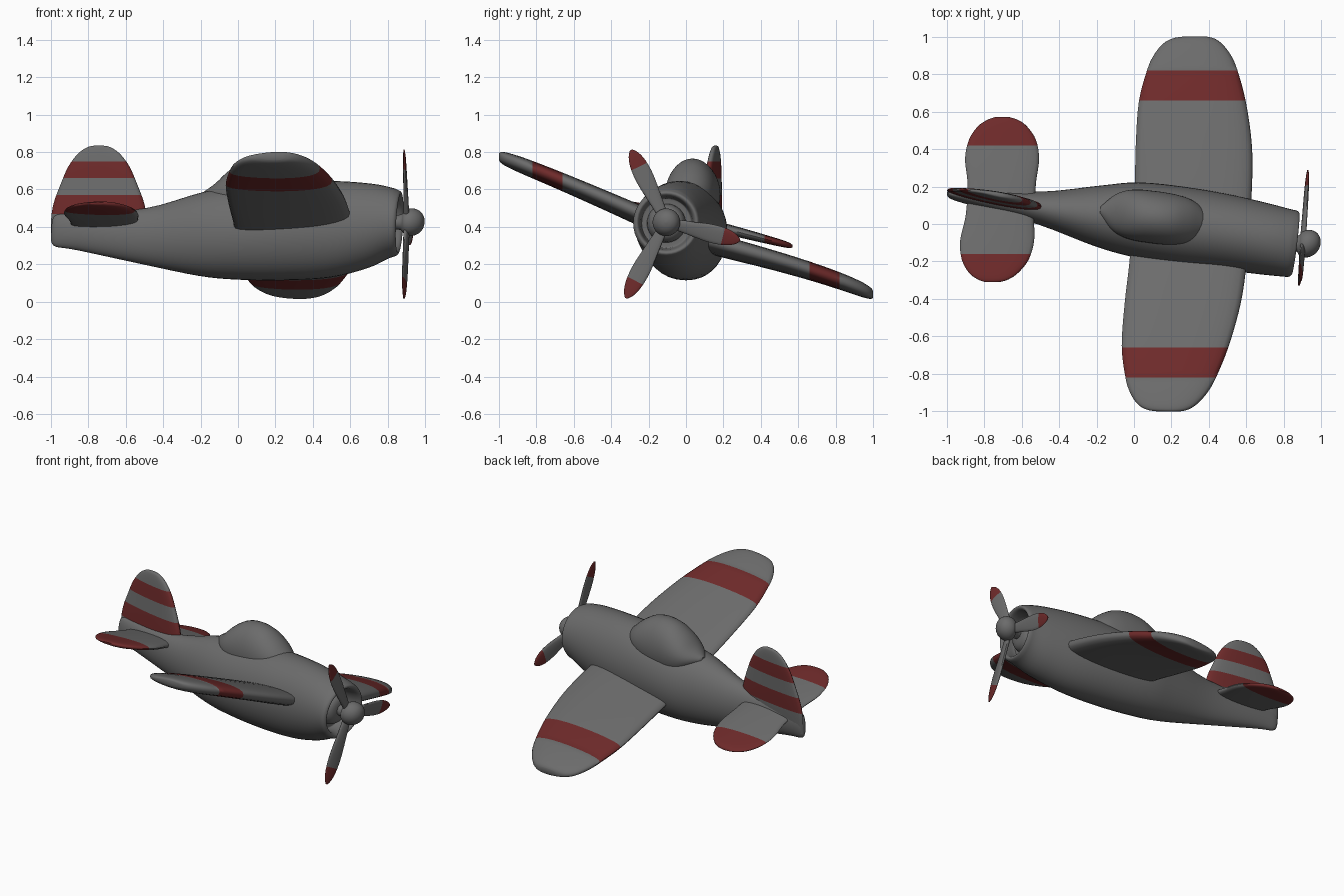
import bpy, bmesh, math
from mathutils import Vector

if "Cube" in bpy.data.objects:
    bpy.data.objects.remove(bpy.data.objects["Cube"], do_unlink=True)


def material(name, rgb):
    m = bpy.data.materials.new(name)
    m.use_nodes = True
    m.diffuse_color = (*rgb, 1)
    m.node_tree.nodes["Principled BSDF"].inputs["Base Color"].default_value = (*rgb, 1)
    return m


GREY = material("grey paint", (0.148, 0.148, 0.148))
RED = material("red paint", (0.155, 0.023, 0.023))


def finish(bm, name, angle=50):
    bmesh.ops.recalc_face_normals(bm, faces=bm.faces)
    me = bpy.data.meshes.new(name)
    bm.to_mesh(me)
    bm.free()
    me.materials.append(GREY)
    me.materials.append(RED)
    ob = bpy.data.objects.new(name, me)
    bpy.context.collection.objects.link(ob)
    bpy.ops.object.select_all(action="DESELECT")
    ob.select_set(True)
    bpy.context.view_layer.objects.active = ob
    bpy.ops.object.shade_smooth_by_angle(angle=math.radians(angle))
    return ob


def spline(keys, steps=4):
    """Smooth curve through rows of numbers."""
    rows = [Vector(k) for k in keys]
    out = []
    for i in range(len(rows) - 1):
        a, b, c, d = rows[max(i - 1, 0)], rows[i], rows[i + 1], rows[min(i + 2, len(rows) - 1)]
        for j in range(steps):
            t = j / steps
            out.append(b + (c - a) * (t / 2) + (a * 2 - b * 5 + c * 4 - d) * (t * t / 2)
                       + (b * 3 - a - c * 3 + d) * (t ** 3 / 2))
    return out + [rows[-1]]


def loft(bm, rings):
    loops = [[bm.verts.new(p) for p in ring] for ring in rings]
    n = len(loops[0])
    for a, b in zip(loops, loops[1:]):
        for i in range(n):
            bm.faces.new((a[i], a[(i + 1) % n], b[(i + 1) % n], b[i]))
    bm.faces.new(loops[0])
    bm.faces.new(loops[-1])


def panel(name, keys, place, stripes, sides=28):
    """Blunt aerofoil from rows of span, leading edge, trailing edge, thickness."""
    bm = bmesh.new()
    rings = []
    for s, lead, trail, thick in spline(keys):
        ring = []
        for i in range(sides):
            a = math.tau * i / sides
            t = thick / 2 * math.copysign(abs(math.sin(a)) ** 0.75, math.sin(a))
            ring.append(((lead + trail) / 2 + (lead - trail) / 2 * math.cos(a), s,
                         t * (1 + 0.2 * math.cos(a))))
        rings.append(ring)
    loft(bm, rings)
    for cut in [c for band in stripes for c in band]:
        bmesh.ops.bisect_plane(bm, geom=bm.verts[:] + bm.edges[:] + bm.faces[:],
                               plane_co=(0, cut, 0), plane_no=(0, 1, 0))
    for f in bm.faces:
        s = f.calc_center_median().y
        f.material_index = int(any(lo < s < hi for lo, hi in stripes))
    for v in bm.verts:
        v.co = place(*v.co)
    return finish(bm, name)


def body(name, keys, sides=40, steps=4, skew=(0.12, 0.05)):
    """Round body from rows of x, y, z, half width, half height."""
    bm = bmesh.new()
    rings = []
    for x, y, z, w, h in spline(keys, steps):
        ring = []
        for i in range(sides):
            a = math.tau * i / sides
            dy, dz = w * math.cos(a), h * math.sin(a)
            ring.append((x + skew[0] * dy + skew[1] * dz, y + dy, z + dz))
        rings.append(ring)
    loft(bm, rings)
    return finish(bm, name)


# Fuselage, running round the cowl lip into an open recess
CY, CZ = -0.105, 0.42
body("fuselage", [
    (-0.995, 0.165, 0.38, 0.012, 0.055), (-0.97, 0.16, 0.38, 0.028, 0.085),
    (-0.85, 0.14, 0.375, 0.045, 0.1), (-0.5, 0.085, 0.35, 0.088, 0.15),
    (-0.2, 0.045, 0.362, 0.16, 0.223), (0, 0.025, 0.367, 0.197, 0.248),
    (0.25, -0.01, 0.378, 0.208, 0.263), (0.5, -0.045, 0.387, 0.2, 0.258),
    (0.7, -0.08, 0.405, 0.189, 0.226), (0.81, -0.1, 0.42, 0.18, 0.19)]
    + [(x, CY, CZ, r, r) for x, r in (
        (0.845, 0.177), (0.86, 0.168), (0.862, 0.157), (0.85, 0.147),
        (0.82, 0.141), (0.775, 0.135), (0.765, 0.12), (0.765, 0.04))])

# Engine core, shaft and spinner
body("engine_core", [(x, CY, CZ, r, r) for x, r in (
    (0.75, 0.105), (0.79, 0.1), (0.82, 0.085), (0.835, 0.06), (0.84, 0.03))], steps=2)
body("spinner", [(x, y, 0.425, r, r) for x, y, r in (
    (0.8, -0.1, 0.035), (0.87, -0.104, 0.042), (0.89, -0.105, 0.064), (0.92, -0.105, 0.074),
    (0.95, -0.105, 0.069), (0.975, -0.105, 0.053), (0.99, -0.105, 0.03),
    (0.996, -0.105, 0.005))], sides=24)

# Canopy with flared ends
body("canopy", [(x, 0.05 - 0.13 * x, 0.575, w, h) for x, w, h in (
    (-0.18, 0.02, 0.015), (-0.12, 0.085, 0.06), (-0.06, 0.12, 0.12), (0.01, 0.135, 0.168),
    (0.08, 0.138, 0.188), (0.15, 0.138, 0.188), (0.22, 0.133, 0.168), (0.29, 0.118, 0.125),
    (0.35, 0.085, 0.075), (0.4, 0.03, 0.03))])

# Wings, banked with the right side high
WING = [(0, 0.616, -0.01, 0.11), (0.2, 0.616, -0.01, 0.11), (0.42, 0.6, -0.02, 0.103),
        (0.65, 0.552, -0.02, 0.096), (0.82, 0.495, 0.012, 0.09), (0.9, 0.455, 0.042, 0.084),
        (0.96, 0.405, 0.085, 0.073), (0.99, 0.36, 0.135, 0.056), (1, 0.32, 0.19, 0.035)]


def wing_place(side):
    def place(x, s, t):
        z = 0.34 - 0.255 * s - 0.045 * s ** 4 if side > 0 else 0.345 + 0.45 * s - 0.02 * s ** 4
        return (x + 0.07 * side * s, side * s, z + 0.06 * (x - 0.28) * (1 - s * 0.6) + t)
    return place


# Tailplane halves
TAIL = [(0, -0.53, -0.89, 0.055), (0.1, -0.528, -0.895, 0.055), (0.22, -0.52, -0.915, 0.05),
        (0.32, -0.543, -0.9, 0.043), (0.39, -0.594, -0.858, 0.036), (0.425, -0.643, -0.81, 0.027),
        (0.44, -0.69, -0.77, 0.012)]


def tail_place(side):
    def place(x, s, t):
        y = 0.13 + side * s
        return (x + 0.06 * side * s, y, 0.445 - 0.26 * y + t)
    return place


for side, word in ((1, "left"), (-1, "right")):
    panel(word + "_wing", WING, wing_place(side), [(0.66, 0.82)])
    panel(word + "_tailplane", TAIL, tail_place(side), [(0.29, 1)])

# Fin, rooted down through the tail
FIN = [(0.33, -0.52, -0.995, 0.06), (0.4, -0.49, -0.998, 0.066), (0.47, -0.49, -0.995, 0.066),
       (0.54, -0.505, -0.98, 0.062), (0.62, -0.535, -0.95, 0.056), (0.72, -0.578, -0.907, 0.048),
       (0.79, -0.63, -0.855, 0.038), (0.825, -0.68, -0.805, 0.026), (0.834, -0.72, -0.765, 0.012)]
panel("fin", FIN, lambda x, z, t: (x, -0.18 * x + 0.06 * (z - 0.42) + t, z),
      [(0.47, 0.57), (0.66, 0.75)])

# Propeller blades, built at unit length
BLADE = [(0.08, 0.026, -0.026, 0.03), (0.3, 0.036, -0.036, 0.026), (0.6, 0.049, -0.049, 0.02),
         (0.8, 0.045, -0.045, 0.016), (0.93, 0.029, -0.029, 0.012), (1, 0.007, -0.007, 0.005)]


def blade_place(angle, length):
    c, n = math.cos(math.radians(angle)), math.sin(math.radians(angle))

    def place(x, s, t):
        dy, dz = c * s * length - n * x, n * s * length + c * x
        return (0.9 + 0.07 * dy + 0.15 * x + t, CY + dy, 0.425 + dz)
    return place


for i, (angle, length) in enumerate(((116, 0.43), (242, 0.46), (346, 0.405))):
    panel("propeller_blade_%d" % (i + 1), BLADE, blade_place(angle, length), [(0.77, 2)], sides=16)
